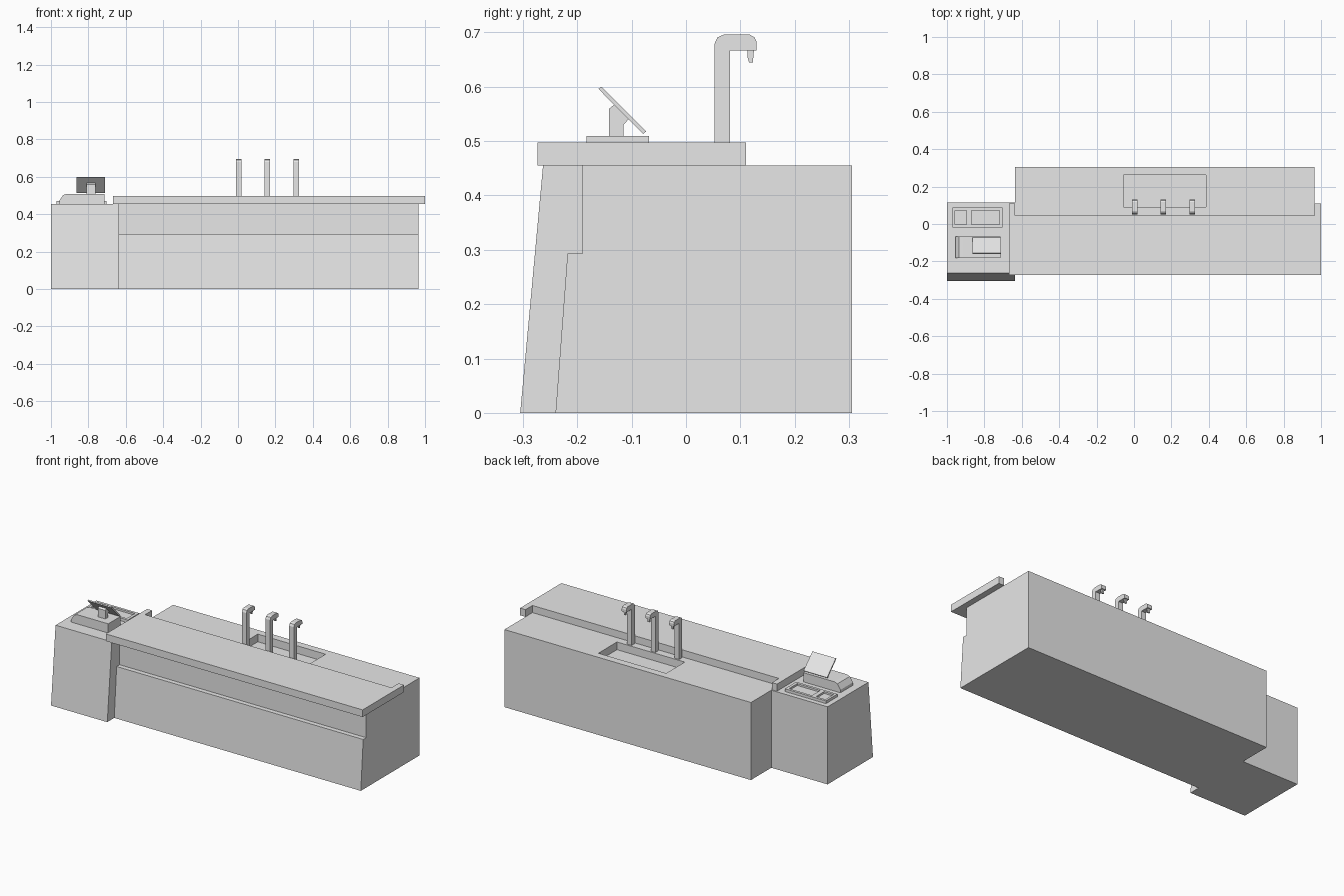
import bpy, bmesh
from mathutils import Vector

old = bpy.data.objects.get("Cube")
if old:
    bpy.data.objects.remove(old, do_unlink=True)

grey = bpy.data.materials.new("light_grey")
grey.use_nodes = True
grey.diffuse_color = (0.8, 0.8, 0.8, 1)
grey.node_tree.nodes["Principled BSDF"].inputs["Base Color"].default_value = (0.8, 0.8, 0.8, 1)

AXES = {"x": lambda a, b, d: (d, a, b),
        "y": lambda a, b, d: (a, d, b),
        "z": lambda a, b, d: (a, b, d)}


def prism(name, outline, axis, start, end):
    """Extrude a 2D outline along an axis."""
    place = AXES[axis]
    bm = bmesh.new()
    face = bm.faces.new([bm.verts.new(place(a, b, start)) for a, b in outline])
    grown = bmesh.ops.extrude_face_region(bm, geom=[face])["geom"]
    moved = [v for v in grown if isinstance(v, bmesh.types.BMVert)]
    bmesh.ops.translate(bm, verts=moved, vec=Vector(place(0, 0, end - start)))
    bmesh.ops.recalc_face_normals(bm, faces=bm.faces)
    mesh = bpy.data.meshes.new(name)
    bm.to_mesh(mesh)
    bm.free()
    mesh.materials.append(grey)
    obj = bpy.data.objects.new(name, mesh)
    bpy.context.collection.objects.link(obj)
    return obj


def box(name, x0, x1, y0, y1, z0, z1):
    return prism(name, [(x0, y0), (x1, y0), (x1, y1), (x0, y1)], "z", z0, z1)


def cut(target, *bounds):
    """Carve a box-shaped pocket and bake the result."""
    cutter = box("pocket_cutter", *bounds)
    cutter.hide_render = True
    mod = target.modifiers.new("pocket", "BOOLEAN")
    mod.operation, mod.solver, mod.object = "DIFFERENCE", "EXACT", cutter
    bpy.context.view_layer.update()
    graph = bpy.context.evaluated_depsgraph_get()
    baked = bpy.data.meshes.new_from_object(target.evaluated_get(graph))
    target.modifiers.clear()
    target.data = baked
    bpy.data.objects.remove(cutter, do_unlink=True)


DECK = 0.455     # height of both cabinets
TOP = 0.497      # height of the serving ledge

# Main cabinet with a stepped, leaning front and a sink
cabinet = prism("main_cabinet", [(-0.24, 0), (0.305, 0), (0.305, DECK), (-0.19, DECK),
                                 (-0.19, 0.293), (-0.218, 0.293)], "x", -0.635, 0.965)
cut(cabinet, -0.055, 0.385, 0.09, 0.262, DECK - 0.045, DECK + 0.05)

# Till cabinet beside it
prism("till_cabinet", [(-0.305, 0), (0.116, 0), (0.116, DECK), (-0.263, DECK)],
      "x", -1, -0.635)

# Serving ledge, its ends wrapping back around the cabinet
prism("serving_ledge", [(-0.667, -0.273), (1, -0.273), (1, 0.11), (0.965, 0.11),
                        (0.965, 0.045), (-0.635, 0.045), (-0.635, 0.11), (-0.667, 0.11)],
      "z", DECK, TOP)

# Row of three taps
for i, x in enumerate((0.003, 0.157, 0.311)):
    prism(f"tap_{i + 1}", [(0.052, DECK), (0.081, DECK), (0.081, 0.667), (0.13, 0.667),
                           (0.13, 0.682), (0.126, 0.691), (0.117, 0.696), (0.07, 0.696),
                           (0.058, 0.691), (0.052, 0.678)], "x", x - 0.015, x + 0.015)
    prism(f"tap_nozzle_{i + 1}", [(0.113, 0.667), (0.113, 0.655), (0.116, 0.645),
                                  (0.123, 0.645), (0.125, 0.667)], "x", x - 0.006, x + 0.006)

# Till base with a sloped end
prism("till_base", [(-0.955, DECK), (-0.714, DECK), (-0.714, 0.509), (-0.915, 0.509),
                    (-0.935, 0.502), (-0.955, 0.472)], "y", -0.183, -0.068)

# Screen stand and tilted screen
prism("screen_stand", [(-0.142, 0.509), (-0.115, 0.509), (-0.115, 0.53), (-0.105, 0.541),
                       (-0.131, 0.568), (-0.142, 0.559)], "x", -0.81, -0.762)
prism("screen", [(-0.161, 0.596), (-0.155, 0.6), (-0.073, 0.518), (-0.079, 0.513)],
      "x", -0.864, -0.712)

# Tray with two pockets
tray = box("tray", -0.97, -0.703, -0.018, 0.088, DECK, 0.471)
for x0, x1 in ((-0.956, -0.895), (-0.869, -0.72)):
    cut(tray, x0, x1, -0.003, 0.073, 0.46, 0.5)
